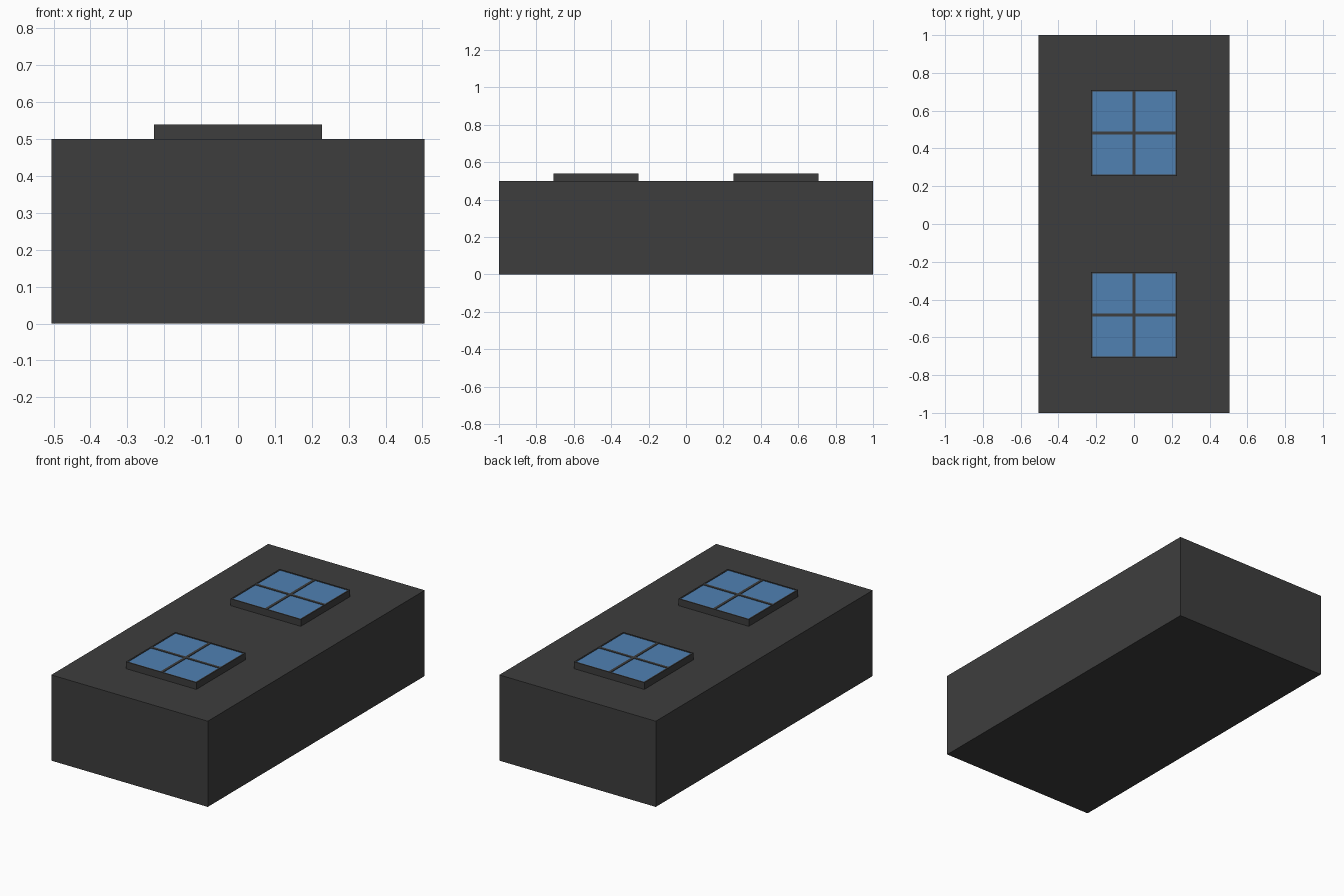
import bpy
from mathutils import Matrix

if "Cube" in bpy.data.objects:
    bpy.data.objects.remove(bpy.data.objects["Cube"])


def material(name, rgb):
    m = bpy.data.materials.new(name)
    m.diffuse_color = (*rgb, 1)
    m.use_nodes = True
    m.node_tree.nodes["Principled BSDF"].inputs["Base Color"].default_value = m.diffuse_color
    return m


DARK = material("dark_grey", (0.048, 0.048, 0.048))
BLUE = material("blue_glass", (0.08, 0.22, 0.45))


def box(name, x, y, z, mat):
    """Box spanning the given (min, max) ranges."""
    bpy.ops.mesh.primitive_cube_add(size=1)
    ob = bpy.context.object
    ob.name = name
    spans = (x, y, z)
    size = [b - a for a, b in spans]
    centre = [(a + b) / 2 for a, b in spans]
    ob.data.transform(Matrix.Translation(centre) @ Matrix.Diagonal((*size, 1)))
    ob.data.materials.append(mat)
    return ob


# Main block
box("body", (-0.505, 0.505), (-1, 1), (0, 0.5), DARK)

HALF, RIM, BAR = 0.2275, 0.008, 0.008   # frame half width, rim width, half bar width
INNER = HALF - RIM
BASE, TOP, GLASS = 0.5, 0.54, 0.537

for label, cy in (("front", -0.4815), ("back", 0.4815)):
    # Outer frame rails
    for s, side in ((-1, "a"), (1, "b")):
        lo, hi = sorted((s * INNER, s * HALF))
        box(f"{label}_side_rail_{side}", (lo, hi), (cy - HALF, cy + HALF), (BASE, TOP), DARK)
        box(f"{label}_end_rail_{side}", (-INNER, INNER), (cy + lo, cy + hi), (BASE, TOP), DARK)

    # Crossing glazing bars
    box(f"{label}_long_bar", (-BAR, BAR), (cy - INNER, cy + INNER), (BASE, TOP), DARK)
    for s, side in ((-1, "left"), (1, "right")):
        lo, hi = sorted((s * BAR, s * INNER))
        box(f"{label}_cross_bar_{side}", (lo, hi), (cy - BAR, cy + BAR), (BASE, TOP), DARK)

        # Glass panes, just below the frame top
        for t in (-1, 1):
            ylo, yhi = sorted((t * BAR, t * INNER))
            box(f"{label}_pane", (lo, hi), (cy + ylo, cy + yhi), (BASE, GLASS), BLUE)
